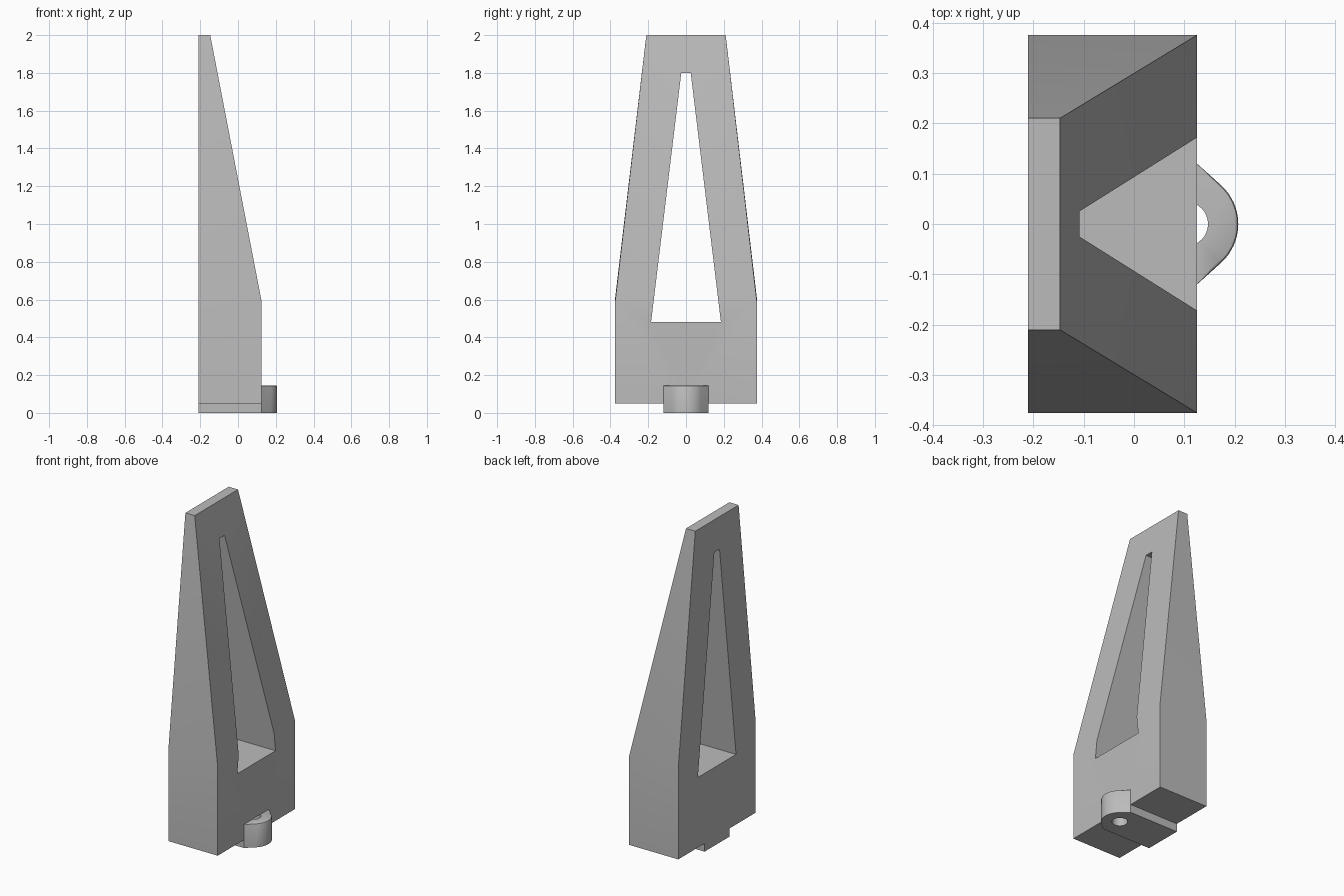
import bpy, bmesh, math

if "Cube" in bpy.data.objects:
    bpy.data.objects.remove(bpy.data.objects["Cube"])

grey = bpy.data.materials.new("plain grey")
grey.diffuse_color = (0.5, 0.5, 0.5, 1)
grey.use_nodes = True
grey.node_tree.nodes["Principled BSDF"].inputs["Base Color"].default_value = grey.diffuse_color


def finish(name, bm):
    """Turn a bmesh into a named grey object."""
    bmesh.ops.recalc_face_normals(bm, faces=bm.faces)
    mesh = bpy.data.meshes.new(name)
    bm.to_mesh(mesh)
    bm.free()
    obj = bpy.data.objects.new(name, mesh)
    bpy.context.collection.objects.link(obj)
    mesh.materials.append(grey)
    return obj


def loft(name, rings):
    """Skin a stack of matching point rings and cap both ends."""
    bm = bmesh.new()
    loops = [[bm.verts.new(p) for p in ring] for ring in rings]
    n = len(loops[0])
    for a, b in zip(loops, loops[1:]):
        for i in range(n):
            j = (i + 1) % n
            bm.faces.new((a[i], a[j], b[j], b[i]))
    bm.faces.new(loops[0])
    bm.faces.new(loops[-1])
    return finish(name, bm)


def cut(obj, cutter):
    mod = obj.modifiers.new("cut", "BOOLEAN")
    mod.operation = "DIFFERENCE"
    mod.solver = "EXACT"
    mod.object = cutter
    bpy.context.view_layer.objects.active = obj
    bpy.ops.object.modifier_apply(modifier=mod.name)


def smooth(obj):
    bpy.ops.object.select_all(action="DESELECT")
    obj.select_set(True)
    bpy.context.view_layer.objects.active = obj
    bpy.ops.object.shade_smooth_by_angle(angle=math.radians(30))


# Tapered tower body: base, shoulder and top sections
BACK, FRONT = -0.21, 0.125


def section(front, half, z_back, z_front):
    return [(BACK, -half, z_back), (front, -half, z_front),
            (front, half, z_front), (BACK, half, z_back)]


body = loft("tower_body", [section(FRONT, 0.375, 0.05, 0.05),
                           section(FRONT, 0.375, 0.61, 0.59),
                           section(-0.147, 0.21, 2.0, 2.0)])

# Tapered window running through the body
window = [(-0.185, 0.48), (0.185, 0.48), (0.025, 1.8), (-0.025, 1.8)]
window_cutter = loft("window_cutter", [[(x, y, z) for y, z in window] for x in (-0.5, 0.5)])

# Foot rail ending in a rounded lug
CX, R = 0.103, 0.104
outline = [(BACK, -0.12), (FRONT, -0.12)]
for i in range(17):
    a = math.radians(-48 + 6 * i)
    outline.append((CX + R * math.cos(a), R * math.sin(a)))
outline += [(FRONT, 0.12), (BACK, 0.12)]


def inset(d):
    return [(x - d if x > FRONT + 0.001 else x, y * (1 - d / 0.12) if x > FRONT + 0.001 else y)
            for x, y in outline]


lug = loft("foot_lug", [[(x, y, z) for x, y in inset(d)]
                        for d, z in ((0, 0), (0, 0.139), (0.002, 0.143), (0.006, 0.145))])

# Vertical pin hole in the lug
hole = [(CX + 0.044 * math.cos(math.tau * i / 32), 0.044 * math.sin(math.tau * i / 32))
        for i in range(32)]
hole_cutter = loft("hole_cutter", [[(x, y, z) for x, y in hole] for z in (-0.1, 0.146)])

cut(body, window_cutter)
cut(body, hole_cutter)
cut(lug, hole_cutter)
for obj in (body, lug):
    smooth(obj)
for obj in (window_cutter, hole_cutter):
    bpy.data.objects.remove(obj)
